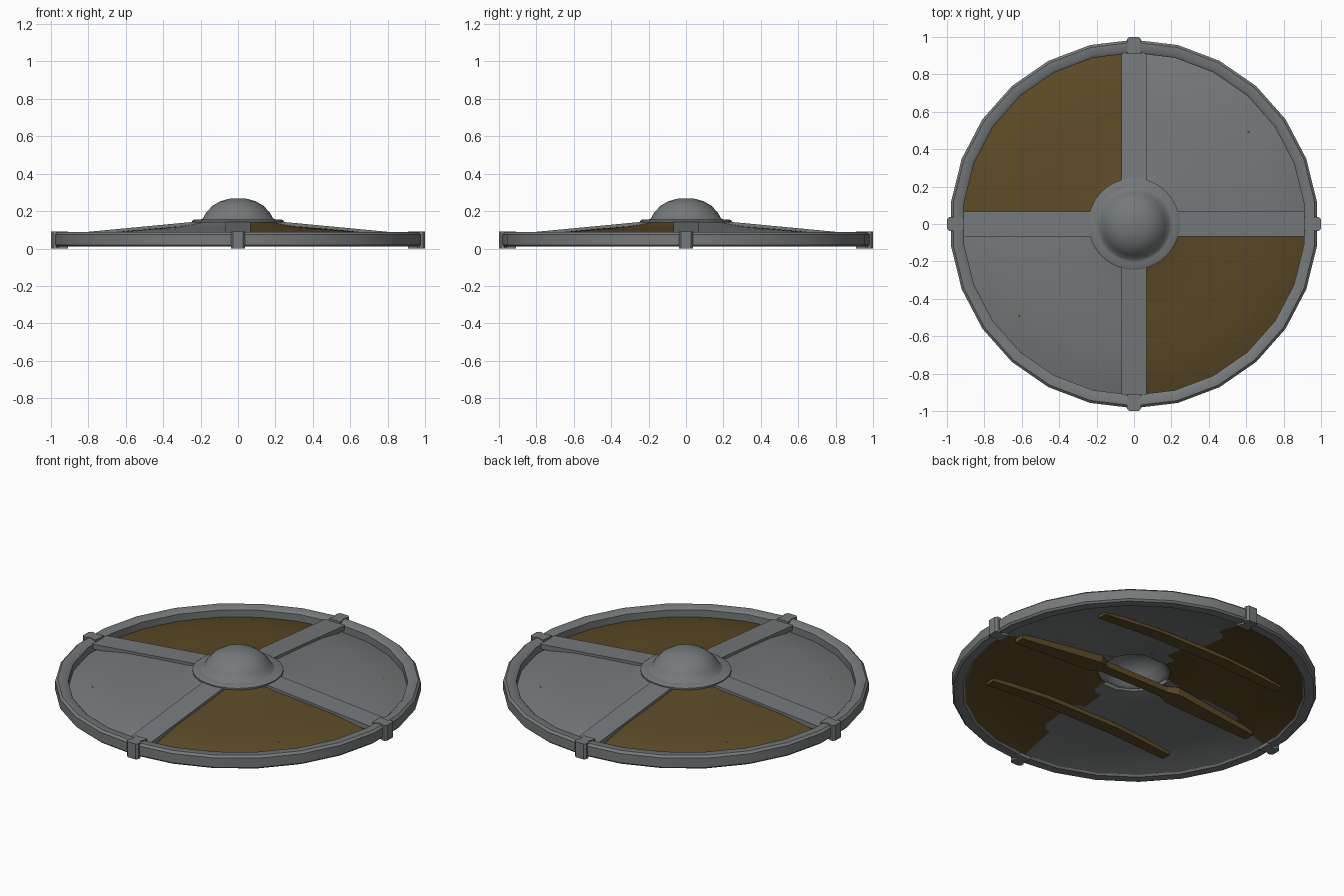
import bpy, bmesh, math
from mathutils import Matrix

old = bpy.data.objects.get("Cube")
if old:
    bpy.data.objects.remove(old, do_unlink=True)


def material(name, rgb):
    m = bpy.data.materials.new(name)
    m.use_nodes = True
    m.diffuse_color = (*rgb, 1)
    m.node_tree.nodes["Principled BSDF"].inputs["Base Color"].default_value = (*rgb, 1)
    return m


GREY = material("iron_grey", (0.18, 0.193, 0.198))
BROWN = material("wood_brown", (0.107, 0.069, 0.019))


def finish(name, bm, mats, smooth=None):
    bmesh.ops.remove_doubles(bm, verts=bm.verts, dist=1e-5)
    bmesh.ops.recalc_face_normals(bm, faces=bm.faces)
    mesh = bpy.data.meshes.new(name)
    bm.to_mesh(mesh)
    bm.free()
    ob = bpy.data.objects.new(name, mesh)
    bpy.context.collection.objects.link(ob)
    for m in mats:
        mesh.materials.append(m)
    if smooth:
        bpy.ops.object.select_all(action='DESELECT')
        ob.select_set(True)
        bpy.context.view_layer.objects.active = ob
        bpy.ops.object.shade_smooth_by_angle(angle=math.radians(smooth))
    return ob


def lathe(profile, steps, start=0.0):
    """Spin a closed (r, z) outline round the z axis."""
    bm = bmesh.new()
    rot = Matrix.Rotation(start, 3, 'Z')
    vs = [bm.verts.new(rot @ Matrix.Identity(3).col[0] * r) for r, z in profile]
    for v, (r, z) in zip(vs, profile):
        v.co.z = z
    edges = [bm.edges.new((a, b)) for a, b in zip(vs, vs[1:] + vs[:1])
             if a.co.xy.length > 1e-6 or b.co.xy.length > 1e-6]
    bmesh.ops.spin(bm, geom=vs + edges, cent=(0, 0, 0), axis=(0, 0, 1),
                   angle=2 * math.pi, steps=steps)
    return bm


def plank(sections):
    """Rectangular beam along x from (x, half_width, bottom, top) sections."""
    bm = bmesh.new()
    rings = [[bm.verts.new((x, y, z)) for y, z in
              ((-w, lo), (w, lo), (w, hi), (-w, hi))] for x, w, lo, hi in sections]
    for a, b in zip(rings, rings[1:]):
        for i in range(4):
            j = (i + 1) % 4
            bm.faces.new((a[i], a[j], b[j], b[i]))
    bm.faces.new(rings[0])
    bm.faces.new(rings[-1])
    return bm


# Domed board with a hole for the hand, opposite quarters in wood
top = [(0.195, 0.14), (0.24, 0.13), (0.3, 0.12), (0.5, 0.104),
       (0.7, 0.084), (0.82, 0.062), (0.93, 0.028)]
bm = lathe(top + [(r, z - 0.014) for r, z in reversed(top)], 52)
for f in bm.faces:
    c = f.calc_center_median()
    f.material_index = 1 if c.x * c.y < 0 else 0
finish("board", bm, [GREY, BROWN], 40)

# Rim
bm = lathe([(0.925, 0.01), (0.975, 0.01), (0.985, 0.02), (0.985, 0.075),
            (0.972, 0.087), (0.93, 0.087), (0.915, 0.075), (0.915, 0.02)],
           26, math.pi / 2)
finish("rim", bm, [GREY], 40)

# Central boss, hollow underneath
bm = lathe([(0.195, 0.138), (0.245, 0.138), (0.245, 0.148), (0.234, 0.155),
            (0.205, 0.153), (0.188, 0.16), (0.168, 0.195), (0.135, 0.229),
            (0.095, 0.253), (0.045, 0.266), (0, 0.268),
            (0, 0.253), (0.085, 0.24), (0.145, 0.2), (0.175, 0.15)], 32)
finish("boss", bm, [GREY], 50)

# Four cross straps and four rim clips
half = [(0.91, 0.037), (0.93, 0.037), (0.945, 0.028), (0.96, 0.028),
        (0.97, 0.037), (0.988, 0.037), (1.0, 0.026)]
for i, side in enumerate(("left", "back", "right", "front")):
    turn = Matrix.Rotation(i * math.pi / 2, 4, 'Z')

    bm = plank([(0.19, 0.067, 0.118, 0.147), (0.92, 0.067, 0.049, 0.078)])
    bm.transform(turn)
    finish(side + "_strap", bm, [GREY])

    bm = plank([(r, w, 0.0, 0.092) for r, w in half])
    rounded = [e for e in bm.edges if len(e.link_faces) == 2
               and e.calc_face_angle() > 1.2]
    bmesh.ops.bevel(bm, geom=rounded, offset=0.006, segments=1, affect='EDGES')
    bm.transform(turn)
    finish(side + "_clip", bm, [GREY], 40)

# Grip bar across the hand hole, wide on the board and narrow in the middle
arm = [(0.81, 0.03, 0.025, 0.055), (0.27, 0.055, 0.065, 0.11),
       (0.21, 0.03, 0.07, 0.105)]
bm = plank([(-x, *s) for x, *s in arm] + arm[::-1])
finish("grip_bar", bm, [BROWN])

# Two bent battens behind the board
for name, y in (("back_batten", 0.47), ("front_batten", -0.47)):
    arm = [(0.62, 0.028, 0.04, 0.068), (0.25, 0.036, 0.066, 0.092)]
    bm = plank([(-x, *s) for x, *s in arm] + arm[::-1])
    bm.transform(Matrix.Translation((0, y, 0)))
    finish(name, bm, [BROWN])
